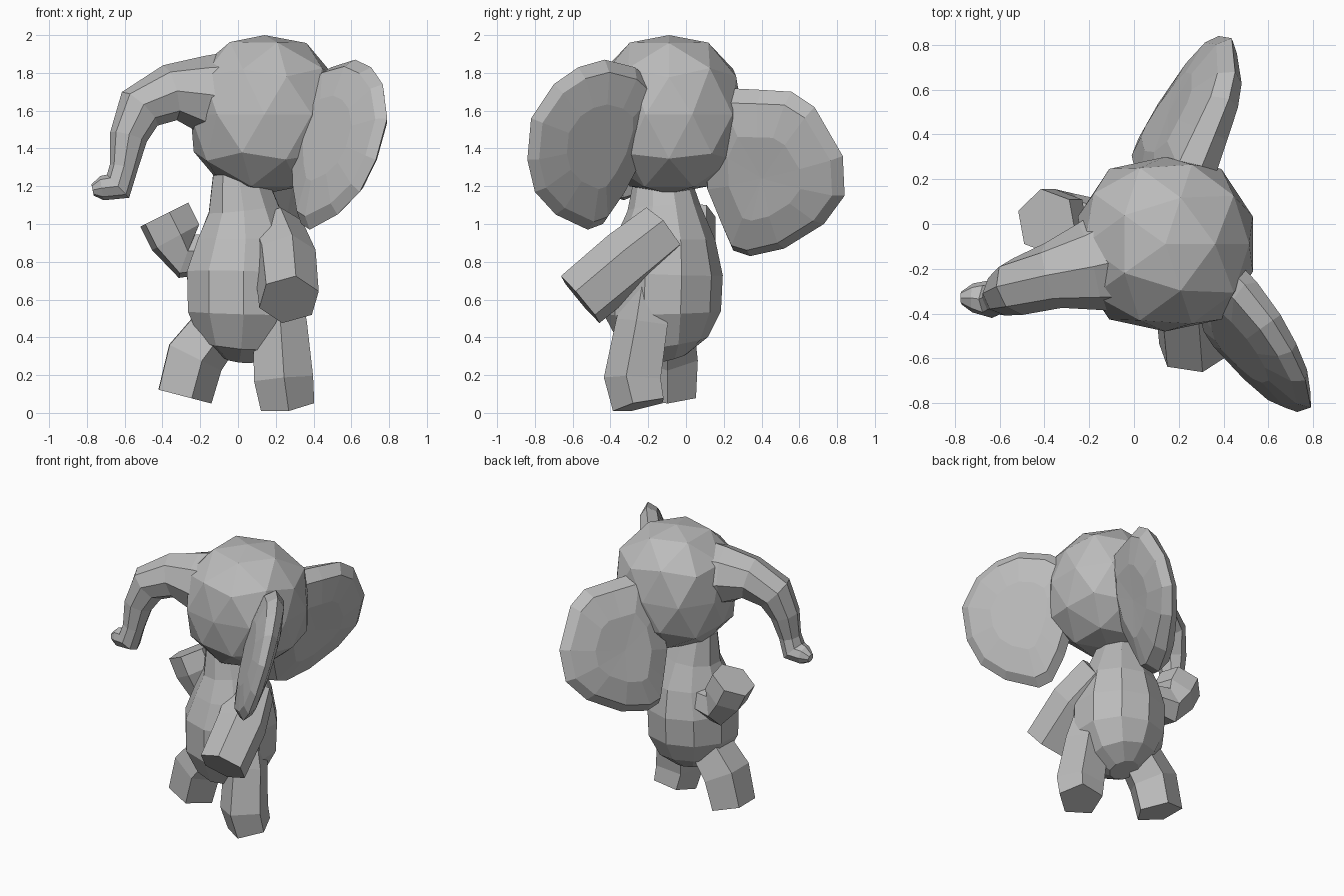
import bpy
import bmesh
import math
from mathutils import Vector

cube = bpy.data.objects.get("Cube")
if cube:
    bpy.data.objects.remove(cube)

grey = bpy.data.materials.new("light_grey")
grey.use_nodes = True
grey.diffuse_color = (0.5, 0.5, 0.5, 1)
grey.node_tree.nodes["Principled BSDF"].inputs["Base Color"].default_value = (0.5, 0.5, 0.5, 1)


def finish(bm, name):
    """Turn a bmesh into a flat-shaded grey object."""
    bmesh.ops.recalc_face_normals(bm, faces=bm.faces)
    mesh = bpy.data.meshes.new(name)
    bm.to_mesh(mesh)
    bm.free()
    mesh.materials.append(grey)
    obj = bpy.data.objects.new(name, mesh)
    bpy.context.collection.objects.link(obj)
    return obj


def bridge(bm, a, b):
    for i in range(len(a)):
        j = (i + 1) % len(a)
        bm.faces.new((a[i], a[j], b[j], b[i]))


def limb(name, path, sides=6, turn=0.0, side=(0, 1, 0)):
    """Faceted tube through (x, y, z, radius) stations; rings follow the path."""
    bm = bmesh.new()
    pts = [Vector(p[:3]) for p in path]
    rings = []
    for k, p in enumerate(path):
        axis = (pts[min(k + 1, len(pts) - 1)] - pts[max(k - 1, 0)]).normalized()
        u = Vector(side)
        u = (u - axis * u.dot(axis)).normalized()
        v = axis.cross(u)
        angles = [turn + math.tau * i / sides for i in range(sides)]
        rings.append([bm.verts.new(pts[k] + (u * math.cos(a) + v * math.sin(a)) * p[3])
                      for a in angles])
    for a, b in zip(rings, rings[1:]):
        bridge(bm, a, b)
    bm.faces.new(rings[0])
    bm.faces.new(rings[-1])
    return finish(bm, name)


def ear(name, outline, slope, thick):
    """Leaf on a leaning plane, domed on both faces and thicker near the head."""
    a, b, c = slope
    normal = Vector((1, -b, -c)).normalized()
    flat = [Vector((a + b * y + c * z, y, z)) for y, z in outline]
    mid = sum(flat, Vector()) / len(flat)
    bm = bmesh.new()

    def ring(scale, offset):
        spots = [mid + (p - mid) * scale for p in flat]
        return [bm.verts.new(p + normal * offset * (1.5 - abs(p.y))) for p in spots]

    rim = ring(1.0, 0)
    for s in (1, -1):
        shoulder = ring(0.88, s * thick * 0.65)
        inner = ring(0.5, s * thick)
        bridge(bm, rim, shoulder)
        bridge(bm, shoulder, inner)
        tip = bm.verts.new(mid + normal * s * thick)
        for i in range(len(inner)):
            bm.faces.new((inner[i], inner[(i + 1) % len(inner)], tip))
    return finish(bm, name)


# Head: a slightly boxy ball
bm = bmesh.new()
bmesh.ops.create_icosphere(bm, subdivisions=2, radius=1)
for v in bm.verts:
    p = v.co / sum(abs(c) ** 2.5 for c in v.co) ** 0.4
    v.co = Vector((0.14 + 0.4 * p.x, -0.09 + 0.39 * p.y, 1.58 + 0.42 * p.z))
finish(bm, "head")

# Trunk curling down and out to a small tip
limb("trunk", [(0.0, -0.14, 1.66, 0.27), (-0.2, -0.19, 1.69, 0.2), (-0.36, -0.23, 1.695, 0.15),
               (-0.52, -0.28, 1.61, 0.13), (-0.58, -0.31, 1.46, 0.1), (-0.605, -0.33, 1.3, 0.075),
               (-0.635, -0.335, 1.2, 0.085), (-0.72, -0.33, 1.19, 0.065),
               (-0.77, -0.33, 1.18, 0.03)], 8)

# Ears
ear("left_ear", [(-0.43, 1.87), (-0.57, 1.83), (-0.7, 1.74), (-0.82, 1.56), (-0.84, 1.34),
                 (-0.8, 1.17), (-0.69, 1.05), (-0.52, 0.97), (-0.44, 1.0), (-0.34, 1.15),
                 (-0.24, 1.35), (-0.17, 1.6), (-0.17, 1.74), (-0.27, 1.83)],
    (-0.313, -0.704, 0.337), 0.085)
ear("right_ear", [(0.2, 1.72), (0.4, 1.71), (0.56, 1.7), (0.68, 1.62), (0.83, 1.36), (0.84, 1.15),
                  (0.73, 1.0), (0.52, 0.87), (0.34, 0.83), (0.25, 0.86), (0.19, 1.0),
                  (0.11, 1.2), (0.1, 1.5)],
    (-0.32, 0.42, 0.3), 0.11)

# Pear-shaped body and neck
limb("body", [(0.01, -0.09, 0.29, 0.1), (0.02, -0.11, 0.37, 0.23), (0.03, -0.125, 0.53, 0.31),
              (0.03, -0.12, 0.74, 0.315), (0.04, -0.11, 0.92, 0.265), (0.03, -0.115, 1.08, 0.195),
              (0.0, -0.13, 1.28, 0.14)], 10)

# Arms: one reaching forward, one bent upward
limb("left_arm", [(0.19, -0.12, 0.96, 0.16), (0.25, -0.31, 0.81, 0.17), (0.27, -0.56, 0.6, 0.165)],
     6, 0.3, (1, 0, 0))
limb("right_arm", [(-0.1, 0.0, 0.84, 0.1), (-0.27, 0.01, 0.83, 0.13), (-0.33, 0.01, 0.93, 0.15),
                   (-0.39, 0.01, 1.05, 0.15)], 6, 0.2)

# Legs with blunt feet
limb("left_leg", [(0.22, -0.2, 0.74, 0.08), (0.22, -0.22, 0.48, 0.15), (0.24, -0.27, 0.18, 0.165),
                  (0.26, -0.24, 0.04, 0.15)], 5, 0.6)
limb("right_leg", [(-0.1, -0.1, 0.48, 0.15), (-0.24, -0.1, 0.3, 0.17), (-0.295, -0.1, 0.09, 0.16)],
     5, 0.3)
